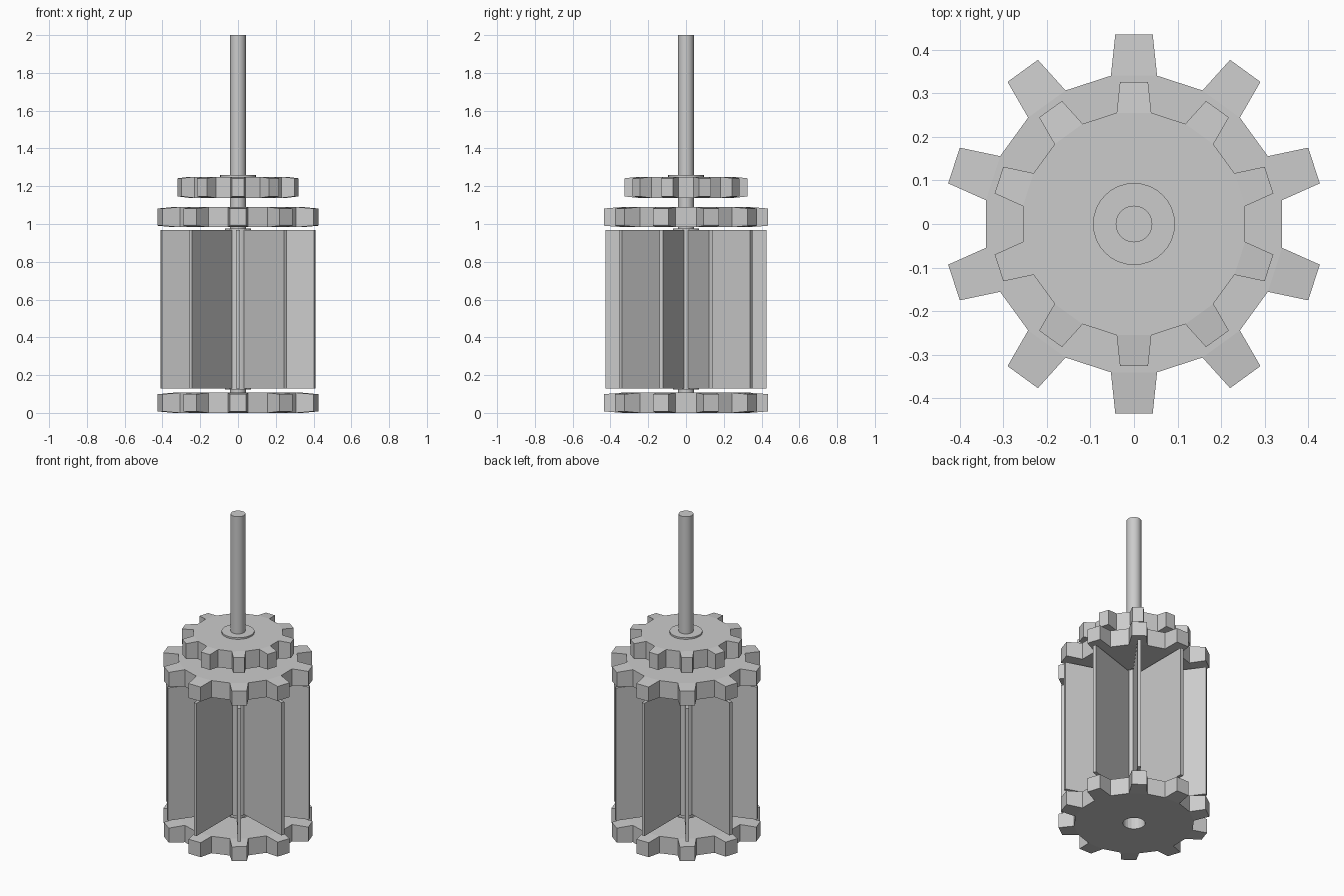
import bpy, bmesh
from math import radians, cos, sin, pi

if "Cube" in bpy.data.objects:
    bpy.data.objects.remove(bpy.data.objects["Cube"])

TEETH = 10
STEP = 2 * pi / TEETH


def cylinder(name, r, z0, z1, sides=32):
    bpy.ops.mesh.primitive_cylinder_add(vertices=sides, radius=r, depth=z1 - z0,
                                        location=(0, 0, (z0 + z1) / 2))
    bpy.context.object.name = name
    bpy.ops.object.shade_smooth_by_angle(angle=radians(35))


def mesh_object(name, bm):
    bmesh.ops.recalc_face_normals(bm, faces=bm.faces)
    me = bpy.data.meshes.new(name)
    bm.to_mesh(me)
    bm.free()
    ob = bpy.data.objects.new(name, me)
    bpy.context.collection.objects.link(ob)
    return ob


def gear(name, s, z0, z1, hole, drop=0.008):
    """Ten-toothed gear with a bore; the teeth get slightly thinner at the tips."""
    bm = bmesh.new()

    def ring(r, half, z):
        return [bm.verts.new((r * cos(a), r * sin(a), z))
                for i in range(TEETH)
                for a in (pi / 2 + i * STEP - half, pi / 2 + i * STEP + half)]

    root_half, tip_half = radians(8.86), radians(5.66)
    n = 2 * TEETH
    layers = []
    for z, zt in ((z0, z0 + drop), (z1, z1 - drop)):
        h = ring(hole, root_half, z)
        r = ring(0.344 * s, root_half, z)
        t = ring(0.436 * s, tip_half, zt)
        layers.append((h, r, t))
        for i in range(n):
            j = (i + 1) % n
            bm.faces.new((h[i], r[i], r[j], h[j]))
            if i % 2 == 0:
                bm.faces.new((r[i], t[i], t[j], r[j]))
    (h0, r0, t0), (h1, r1, t1) = layers
    for i in range(n):
        j = (i + 1) % n
        bm.faces.new((h0[i], h0[j], h1[j], h1[i]))       # bore
        bm.faces.new((r0[i], t0[i], t1[i], r1[i]))       # tooth flank
        a, b = (t0, t1) if i % 2 == 0 else (r0, r1)      # tip or valley
        bm.faces.new((a[i], a[j], b[j], b[i]))
    mesh_object(name, bm)


def blade(name, angle, r0, r1, thick, z0, z1):
    bpy.ops.mesh.primitive_cube_add(size=1)
    ob = bpy.context.object
    ob.name = name
    rm = (r0 + r1) / 2
    ob.location = (rm * cos(angle), rm * sin(angle), (z0 + z1) / 2)
    ob.rotation_euler.z = angle
    ob.scale = (r1 - r0, thick, z1 - z0)


# gears
gear("bottom_gear", 1.0, 0.0, 0.107, 0.064)
gear("upper_gear", 1.0, 0.983, 1.09, 0.064)
gear("small_top_gear", 0.75, 1.138, 1.25, 0.048)

# shaft, retaining washer and paddle hub
cylinder("shaft", 0.042, 0.09, 2.0)
cylinder("top_washer", 0.094, 1.24, 1.26)
cylinder("paddle_hub", 0.07, 0.125, 0.976)

# paddle blades aligned with the gear teeth
for i in range(TEETH):
    blade(f"paddle_blade_{i + 1}", pi / 2 + i * STEP, 0.05, 0.427, 0.02, 0.13, 0.968)
